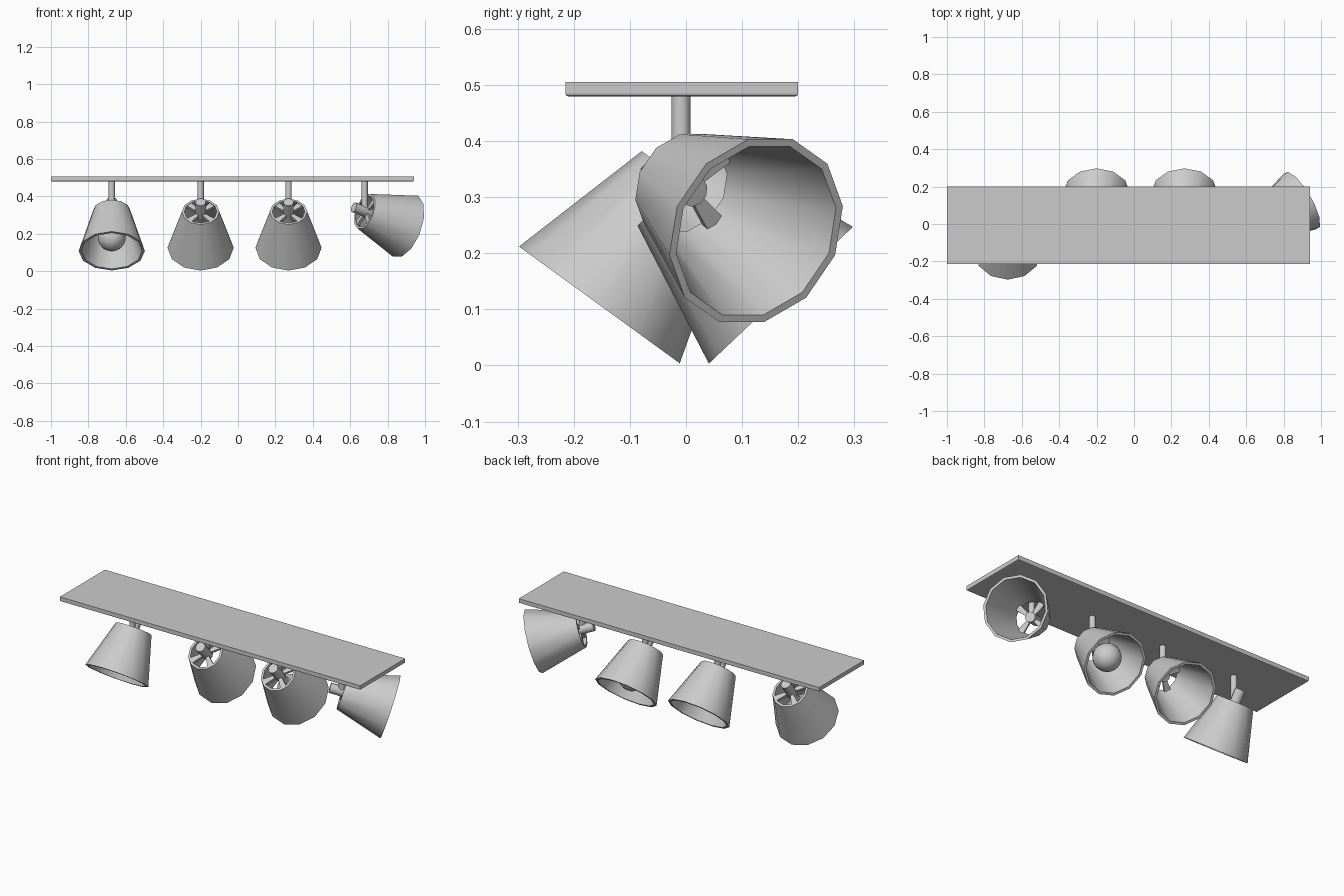
import bpy, bmesh
from math import radians, cos, sin, pi
from mathutils import Matrix, Vector

if "Cube" in bpy.data.objects:
    bpy.data.objects.remove(bpy.data.objects["Cube"])


def finish(bm, name, matrix=None, smooth=True):
    bmesh.ops.recalc_face_normals(bm, faces=bm.faces)
    me = bpy.data.meshes.new(name)
    bm.to_mesh(me)
    bm.free()
    ob = bpy.data.objects.new(name, me)
    bpy.context.collection.objects.link(ob)
    if matrix:
        ob.matrix_world = matrix
    if smooth:
        bpy.ops.object.select_all(action='DESELECT')
        ob.select_set(True)
        bpy.context.view_layer.objects.active = ob
        bpy.ops.object.shade_smooth_by_angle(angle=radians(47))
    return ob


def lathe(name, profile, sides, matrix, closed=False):
    """Revolve (radius, z) points around z; open profiles get end caps."""
    bm = bmesh.new()
    rings = [[bm.verts.new((r * cos(2 * pi * i / sides), r * sin(2 * pi * i / sides), z))
              for i in range(sides)] for r, z in profile]
    pairs = list(zip(rings, rings[1:]))
    if closed:
        pairs.append((rings[-1], rings[0]))
    else:
        bm.faces.new(rings[0])
        bm.faces.new(rings[-1])
    for a, b in pairs:
        for i in range(sides):
            j = (i + 1) % sides
            bm.faces.new((a[i], a[j], b[j], b[i]))
    return finish(bm, name, matrix)


# ceiling plate with softened lower edges
bm = bmesh.new()
bmesh.ops.create_cube(bm, size=1, matrix=Matrix.Translation((-0.03, -0.0075, 0.4925))
                      @ Matrix.Diagonal((1.94, 0.415, 0.026, 1)))
low = [e for e in bm.edges if all(v.co.z < 0.49 for v in e.verts)]
bmesh.ops.bevel(bm, geom=low, offset=0.005, segments=2, profile=0.5, affect='EDGES')
finish(bm, "ceiling_plate", smooth=False)

# lamps: pivot, yaw, tilt, roll, has bulb
LAMPS = [
    ((-0.675, 0.002, 0.323), 180, 36, 0, True),
    ((-0.20, -0.014, 0.318), 0, 43.5, 0, False),
    ((0.27, -0.014, 0.318), 0, 43.5, 0, True),
    ((0.677, -0.003, 0.32), -59.7, 72.5, 15, False),
]

for n, (pivot, yaw, tilt, roll, bulb) in enumerate(LAMPS, 1):
    m = (Matrix.Translation(pivot) @ Matrix.Rotation(radians(yaw), 4, 'Z')
         @ Matrix.Rotation(radians(tilt), 4, 'X') @ Matrix.Rotation(radians(roll), 4, 'Z'))

    # stem from plate to socket
    lathe(f"stem_{n}", [(0.017, 0.33), (0.017, 0.482)], 12,
          Matrix.Translation((pivot[0], -0.009, 0)))

    # open conical shade with wall thickness
    lathe(f"shade_{n}", [(0.100, 0), (0.177, -0.266), (0.163, -0.266), (0.087, 0)],
          12, m, closed=True)

    # lamp socket
    lathe(f"socket_{n}", [(0.028, 0.07), (0.028, -0.035)], 10, m)

    # flared spokes joining socket and shade
    bm = bmesh.new()
    for k in range(4):
        rot = Matrix.Rotation(radians(45 - roll + 90 * k), 4, 'Z')
        v = [bm.verts.new(rot @ Vector((x, s * w, z)))
             for z in (-0.004, -0.02)
             for x, w, s in ((0.02, 0.009, -1), (0.093, 0.018, -1),
                             (0.093, 0.018, 1), (0.02, 0.009, 1))]
        bm.faces.new(v[:4])
        bm.faces.new(v[4:])
        for i in range(4):
            j = (i + 1) % 4
            bm.faces.new((v[i], v[j], v[j + 4], v[i + 4]))
    finish(bm, f"spokes_{n}", m, smooth=False)

    # round bulb with narrow neck
    if bulb:
        ball = [(0.075 * sin(a), -0.176 + 0.075 * cos(a))
                for a in [radians(25 + 15 * i) for i in range(11)]]
        lathe(f"bulb_{n}", [(0.022, -0.03), (0.024, -0.08)] + ball, 20, m)
